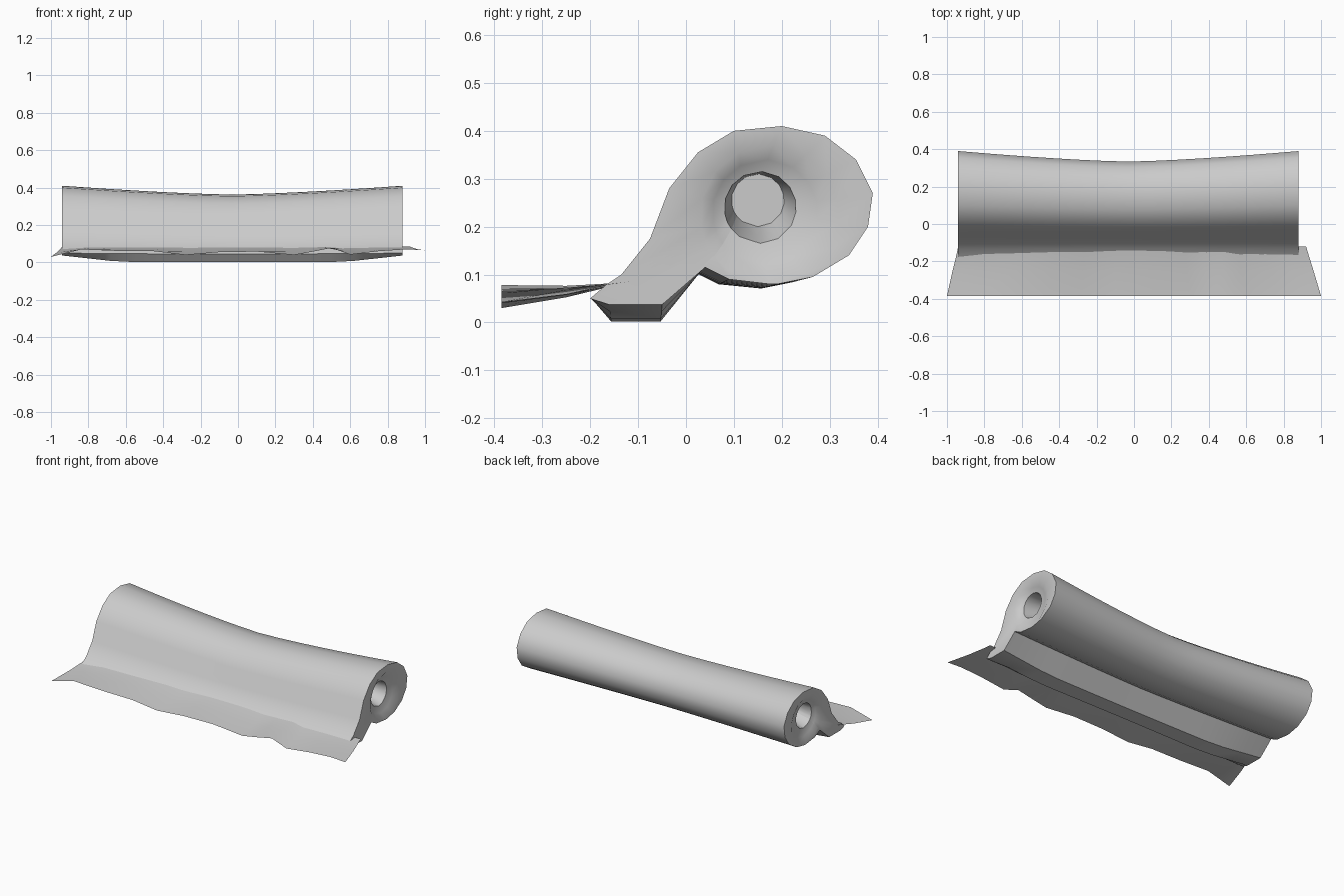
import bpy, bmesh, math
from mathutils import Vector

cube = bpy.data.objects.get("Cube")
if cube:
    bpy.data.objects.remove(cube)

cloth = bpy.data.materials.new("grey cloth")
cloth.use_nodes = True
grey = (0.6, 0.6, 0.6, 1)
cloth.diffuse_color = grey
cloth.node_tree.nodes["Principled BSDF"].inputs["Base Color"].default_value = grey


def finish(name, bm, angle, fix_normals=True):
    if fix_normals:
        bmesh.ops.recalc_face_normals(bm, faces=bm.faces)
    mesh = bpy.data.meshes.new(name)
    bm.to_mesh(mesh)
    bm.free()
    mesh.materials.append(cloth)
    obj = bpy.data.objects.new(name, mesh)
    bpy.context.collection.objects.link(obj)
    bpy.ops.object.select_all(action='DESELECT')
    obj.select_set(True)
    bpy.context.view_layer.objects.active = obj
    bpy.ops.object.shade_smooth_by_angle(angle=math.radians(angle))
    return obj


def bridge(bm, a, b):
    n = len(a)
    for i in range(n):
        bm.faces.new((a[i], a[(i + 1) % n], b[(i + 1) % n], b[i]))


# Rolled body: side outline (y, z), lofted along x and narrowed in the middle
outline = [(-.2, .05), (-.165, .08), (-.135, .1), (-.075, .175), (-.035, .28),
           (.025, .355), (.1, .4), (.2, .41), (.29, .39), (.355, .34),
           (.39, .27), (.38, .2), (.34, .14), (.265, .095), (.19, .08),
           (.09, .09), (.04, .115), (-.05, .002), (-.16, .002)]
MID, HALF = -0.03, 0.91


def section(u):
    s = 0.885 + 0.115 * abs(u) ** 1.4
    lift = 0.035 * max(0, (abs(u) - 0.65) / 0.35)
    ring = []
    for y, z in outline:
        low = lift if z < 0.04 else 0
        ring.append(Vector((MID + HALF * u, -0.1 + (y + 0.1) * s, z * s + low)))
    return ring


bm = bmesh.new()
STEPS = 14
loops = [[bm.verts.new(p) for p in section(-1 + 2 * i / STEPS)] for i in range(STEPS + 1)]
for a, b in zip(loops, loops[1:]):
    bridge(bm, a, b)

# Wound ends: rings stepping inward to a hollow core
for loop, side in ((loops[0], -1), (loops[-1], 1)):
    prev = loop
    for radius, depth, cy, cz in ((.145, 0, .175, .225), (.11, .02, .165, .23),
                                  (.075, .03, .155, .24), (.055, .13, .15, .255)):
        ring = []
        for v in loop:
            d = Vector((0, v.co.y - .19, v.co.z - .225)).normalized() * radius
            ring.append(bm.verts.new((MID + side * (HALF - depth), cy + d.y, cz + d.z)))
        bridge(bm, prev, ring)
        prev = ring
    bm.faces.new(prev)
finish("rolled_body", bm, 40)

# Loose flap: thin wavy sheet, widening towards the front edge
edge = [(-1, .03), (-.85, .07), (-.65, .062), (-.45, .06), (-.28, .04), (-.1, .055),
        (.1, .058), (.3, .04), (.4, .058), (.5, .078), (.6, .042), (.75, .06),
        (.9, .07), (1, .065)]
rows = [(-.385, 1, 0, 1), (-.25, .965, -.005, .5), (-.16, .94, -.008, .15), (-.12, .93, -.01, 0)]
bm = bmesh.new()
grid = []
for y, width, shift, wave in rows:
    grid.append([bm.verts.new((x * width + shift, y, .085 * (1 - wave) + z * wave - .02 * wave * (1 - wave)))
                 for x, z in edge])
for a, b in zip(grid, grid[1:]):
    for i in range(len(a) - 1):
        bm.faces.new((a[i], a[i + 1], b[i + 1], b[i]))
finish("loose_flap", bm, 40, False)
